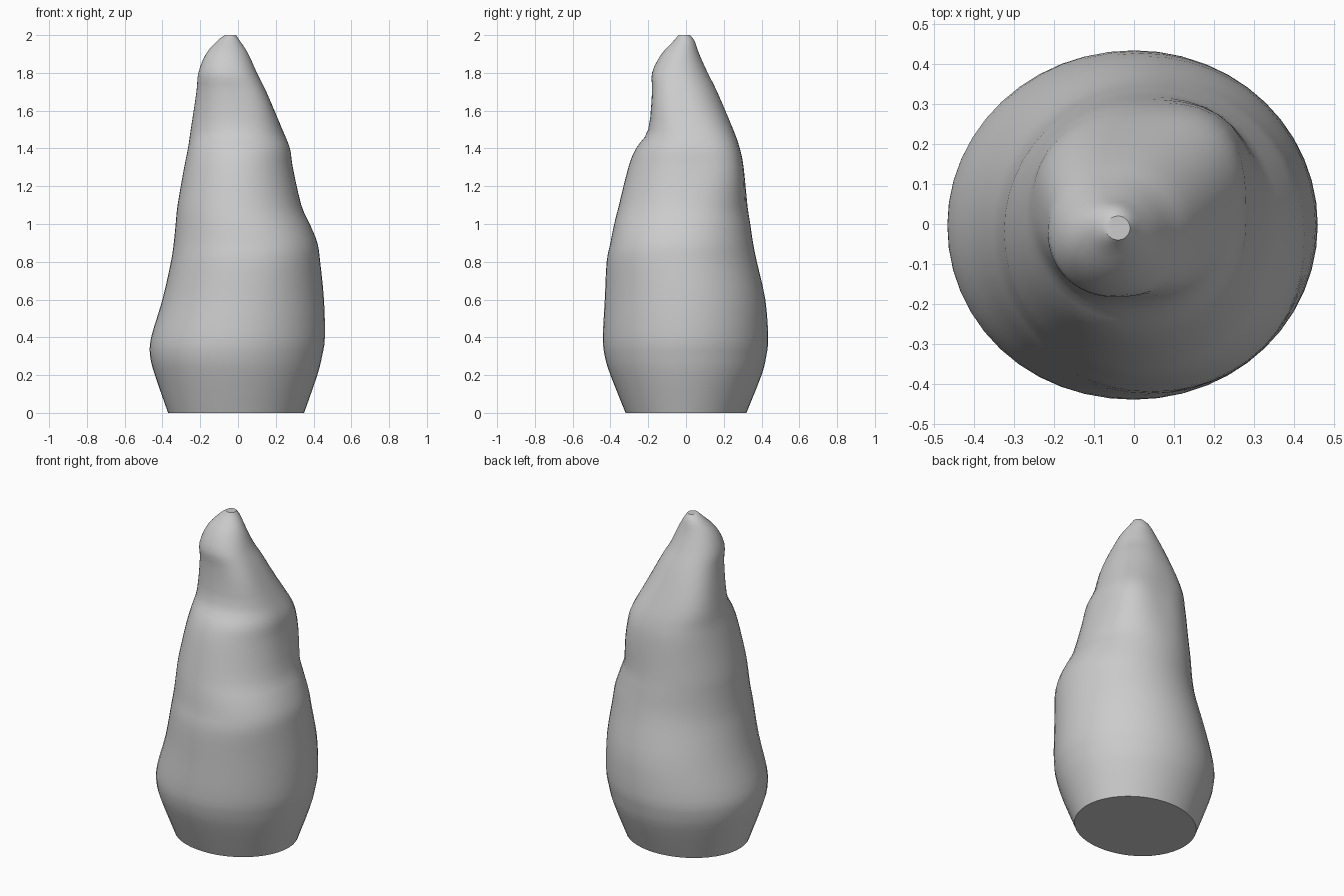
import bpy, bmesh, math

default_cube = bpy.data.objects.get("Cube")
if default_cube:
    bpy.data.objects.remove(default_cube, do_unlink=True)

SIDES = 48   # points around each ring
STEPS = 3    # rings between two measured sections

# Sections of the body: height, right, left, front and back extents
SECTIONS = [
    (0, -.37, .35, -.32, .32),
    (.2, -.44, .42, -.4, .4),
    (.3, -.465, .445, -.43, .425),
    (.4, -.46, .46, -.44, .435),
    (.6, -.4, .455, -.43, .42),
    (.8, -.355, .435, -.42, .375),
    (.9, -.34, .42, -.4, .355),
    (1, -.33, .38, -.38, .34),
    (1.1, -.32, .335, -.355, .325),
    (1.3, -.285, .29, -.305, .305),
    (1.4, -.265, .275, -.265, .285),
    (1.5, -.25, .235, -.2, .25),
    (1.7, -.22, .15, -.18, .165),
    (1.8, -.21, .1, -.18, .115),
    (1.9, -.17, .055, -.13, .07),
    (1.97, -.11, .01, -.065, .045),
    (2, -.07, -.01, -.04, .02),
]


def spline(p, a, b, n, t):
    """Smooth value between a and b, with p and n as neighbours."""
    return a + t / 2 * (b - p + t * (2 * p - 5 * a + 4 * b - n + t * (3 * (a - b) + n - p)))


def swell(z, centre, width):
    return math.exp(-((z - centre) / width) ** 2)


def squareness(z, x_side, y_side):
    """Superellipse exponent of one quarter: round is 2, higher is boxier."""
    if x_side > 0 and y_side > 0:      # shoulder at the back left
        return 2 + 1.3 * swell(z, 1.32, .2)
    if x_side > 0:                     # ridge at the front left
        return 2 + .9 * swell(z, 1.65, .15) + .2 * swell(z, .9, .15)
    if y_side > 0:                     # fold at the back right
        return 2 + .7 * swell(z, 1.58, .2)
    return 2.05


def ring(z, right, left, front, back):
    cx, cy = (right + left) / 2, (front + back) / 2
    rx, ry = (left - right) / 2, (back - front) / 2
    points = []
    for i in range(SIDES):
        angle = math.tau * i / SIDES
        c, s = math.cos(angle), math.sin(angle)
        n = squareness(z, c, s)
        r = (abs(c) ** n + abs(s) ** n) ** (-1 / n)
        points.append((cx + rx * r * c, cy + ry * r * s, z))
    return points


# Smooth stack of sections
rows = []
last = len(SECTIONS) - 1
for k in range(last):
    around = [SECTIONS[min(max(k + d, 0), last)] for d in (-1, 0, 1, 2)]
    for j in range(STEPS):
        rows.append([spline(*column, j / STEPS) for column in zip(*around)])
rows.append(SECTIONS[last])

# Skin the rings, closing the base and the tip
bm = bmesh.new()
rings = [[bm.verts.new(p) for p in ring(*row)] for row in rows]
for low, high in zip(rings, rings[1:]):
    for i in range(SIDES):
        j = (i + 1) % SIDES
        bm.faces.new((low[i], low[j], high[j], high[i]))
bm.faces.new(rings[0][::-1])
bm.faces.new(rings[-1])
mesh = bpy.data.meshes.new("tapered_body")
bm.to_mesh(mesh)
bm.free()
body = bpy.data.objects.new("tapered_body", mesh)
bpy.context.collection.objects.link(body)

# Plain grey material
grey = bpy.data.materials.new("plain_grey")
grey.use_nodes = True
colour = (.6, .6, .6, 1)
grey.diffuse_color = colour
grey.node_tree.nodes["Principled BSDF"].inputs["Base Color"].default_value = colour
mesh.materials.append(grey)

# Smooth sides with crisp base and tip edges
bpy.ops.object.select_all(action='DESELECT')
body.select_set(True)
bpy.context.view_layer.objects.active = body
bpy.ops.object.shade_smooth_by_angle(angle=math.radians(35))
